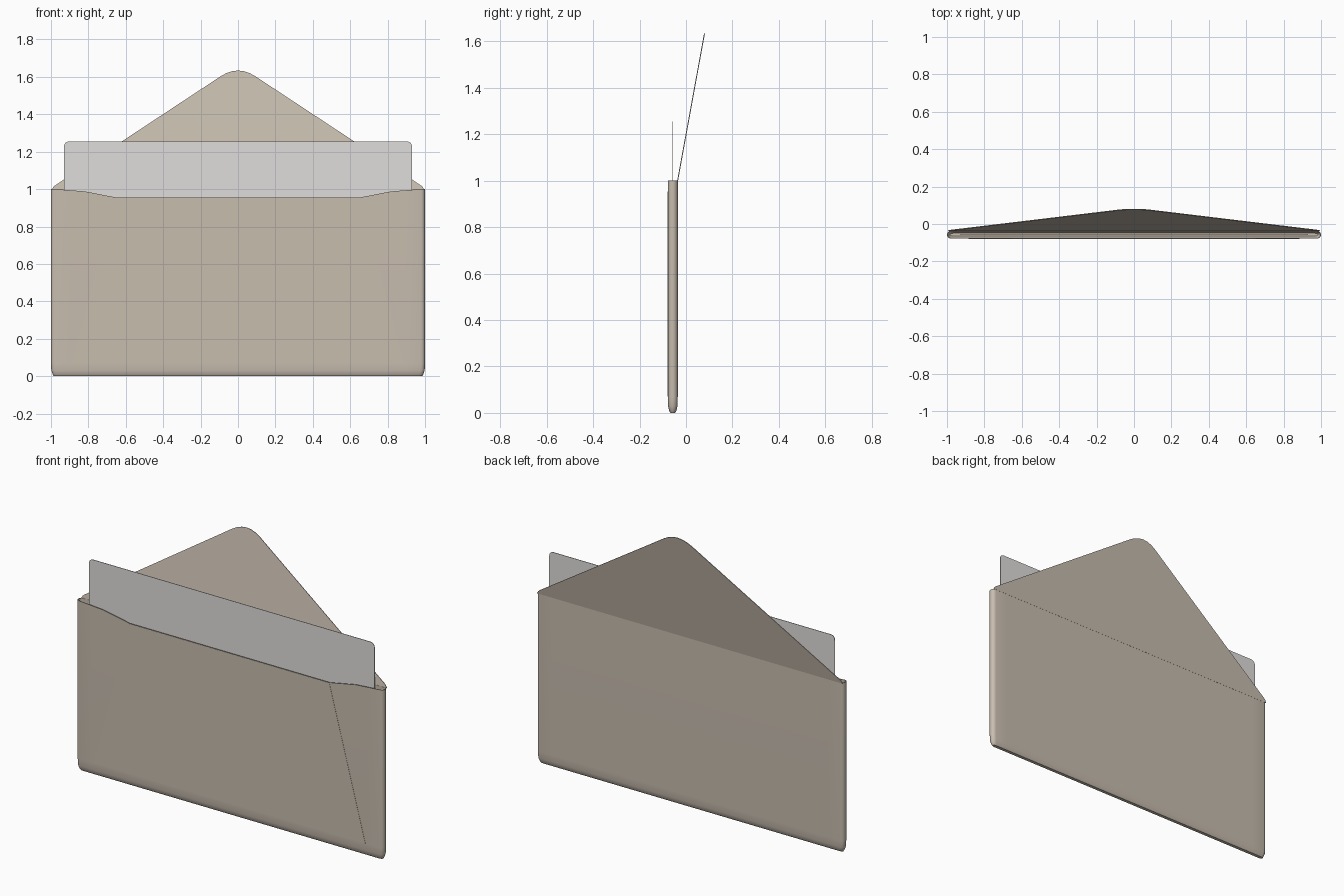
import bpy, bmesh, math
from mathutils import Vector

cube = bpy.data.objects.get("Cube")
if cube:
    bpy.data.objects.remove(cube, do_unlink=True)


def material(name, rgb):
    m = bpy.data.materials.new(name)
    m.use_nodes = True
    m.diffuse_color = (*rgb, 1)
    bsdf = next(n for n in m.node_tree.nodes if n.type == 'BSDF_PRINCIPLED')
    bsdf.inputs["Base Color"].default_value = (*rgb, 1)
    bsdf.inputs["Roughness"].default_value = 0.8
    return m


KRAFT = material("beige paper", (0.58, 0.51, 0.43))
SHEET = material("letter grey white", (0.74, 0.73, 0.71))


def finish(name, bm, mat, thickness, offset):
    """Turn a surface into a thin smooth-shaded object."""
    bmesh.ops.recalc_face_normals(bm, faces=bm.faces)
    me = bpy.data.meshes.new(name)
    bm.to_mesh(me)
    bm.free()
    me.materials.append(mat)
    ob = bpy.data.objects.new(name, me)
    bpy.context.collection.objects.link(ob)
    bpy.ops.object.select_all(action='DESELECT')
    ob.select_set(True)
    bpy.context.view_layer.objects.active = ob
    solid = ob.modifiers.new("Thickness", 'SOLIDIFY')
    solid.thickness, solid.offset = thickness, offset
    bpy.ops.object.modifier_apply(modifier=solid.name)
    bpy.ops.object.shade_smooth_by_angle(angle=math.radians(40))
    return ob


def rounded(points, radii, steps=6):
    """Outline with each corner replaced by a smooth curve."""
    out = []
    for i, (p, r) in enumerate(zip(points, radii)):
        p = Vector(p)
        if r == 0:
            out.append(p)
            continue
        a = p + (Vector(points[i - 1]) - p).normalized() * r
        b = p + (Vector(points[(i + 1) % len(points)]) - p).normalized() * r
        for k in range(steps + 1):
            t = k / steps
            out.append(a * (1 - t) ** 2 + p * 2 * t * (1 - t) + b * t * t)
    return out


def sheet(name, outline, place, mat, thickness):
    """Flat panel from an (x, z) outline."""
    bm = bmesh.new()
    bm.faces.new([bm.verts.new(place(p.x, p.y)) for p in outline])
    return finish(name, bm, mat, thickness, 0)


MID, HALF = -0.057, 0.0215


def front_top(x):
    """Height of the dipped front opening."""
    prof = [(0, 0.955), (0.65, 0.955), (0.82, 0.988), (0.978, 1.0), (2, 1.0)]
    for (x0, z0), (x1, z1) in zip(prof, prof[1:]):
        if x0 <= abs(x) <= x1:
            return z0 + (z1 - z0) * (abs(x) - x0) / (x1 - x0)


# Pocket: flat tube with rounded sides, closed bottom and open top
columns = [-0.978, -0.9, -0.82, -0.65, 0, 0.65, 0.82, 0.9, 0.978]
section = [(x, -1.0) for x in columns]
for k in range(1, 8):
    a = -math.pi / 2 + math.pi * k / 8
    section.append((0.978 + 0.022 * math.cos(a), math.sin(a)))
section += [(x, 1.0) for x in reversed(columns)]
for k in range(1, 8):
    a = math.pi / 2 + math.pi * k / 8
    section.append((-0.978 + 0.022 * math.cos(a), math.sin(a)))

bm = bmesh.new()
rings = []
for z, sx, sy in [(0, 0.985, 0.45), (0.008, 0.99, 0.72), (0.03, 0.998, 0.95),
                  (0.07, 1, 1), (None, 1, 1)]:
    ring = []
    for x, y in section:
        h = z if z is not None else (front_top(x) if y < -0.99 else 1.0)
        ring.append(bm.verts.new((x * sx, MID + y * HALF * sy, h)))
    rings.append(ring)
n = len(section)
for lo, hi in zip(rings, rings[1:]):
    for i in range(n):
        j = (i + 1) % n
        bm.faces.new((lo[i], lo[j], hi[j], hi[i]))
bm.faces.new(rings[0][::-1])
finish("envelope_pocket", bm, KRAFT, 0.004, -1)

# Overlapping front panel with slanted fold lines
panel = rounded([(-0.885, 0.07), (0.885, 0.07), (0.65, 0.954), (-0.65, 0.954)], [0] * 4)
sheet("front_fold_panel", panel, lambda x, z: (x, -0.0787, z), KRAFT, 0.0022)

# Open flap leaning backwards from the rear edge
flap = rounded([(-0.995, 0.998), (0.995, 0.998), (0.985, 1.015), (0, 1.664), (-0.985, 1.015)],
               [0, 0, 0.01, 0.11, 0.01])
lean = (0.079 + 0.036) / 0.63
sheet("envelope_flap", flap, lambda x, z: (x, -0.0365 + (z - 0.998) * lean, z), KRAFT, 0.004)

# Letter sticking out of the pocket
letter = rounded([(-0.93, 0.06), (0.93, 0.06), (0.93, 1.255), (-0.93, 1.255)], [0.03] * 4)
sheet("letter", letter, lambda x, z: (x, MID, z), SHEET, 0.003)
